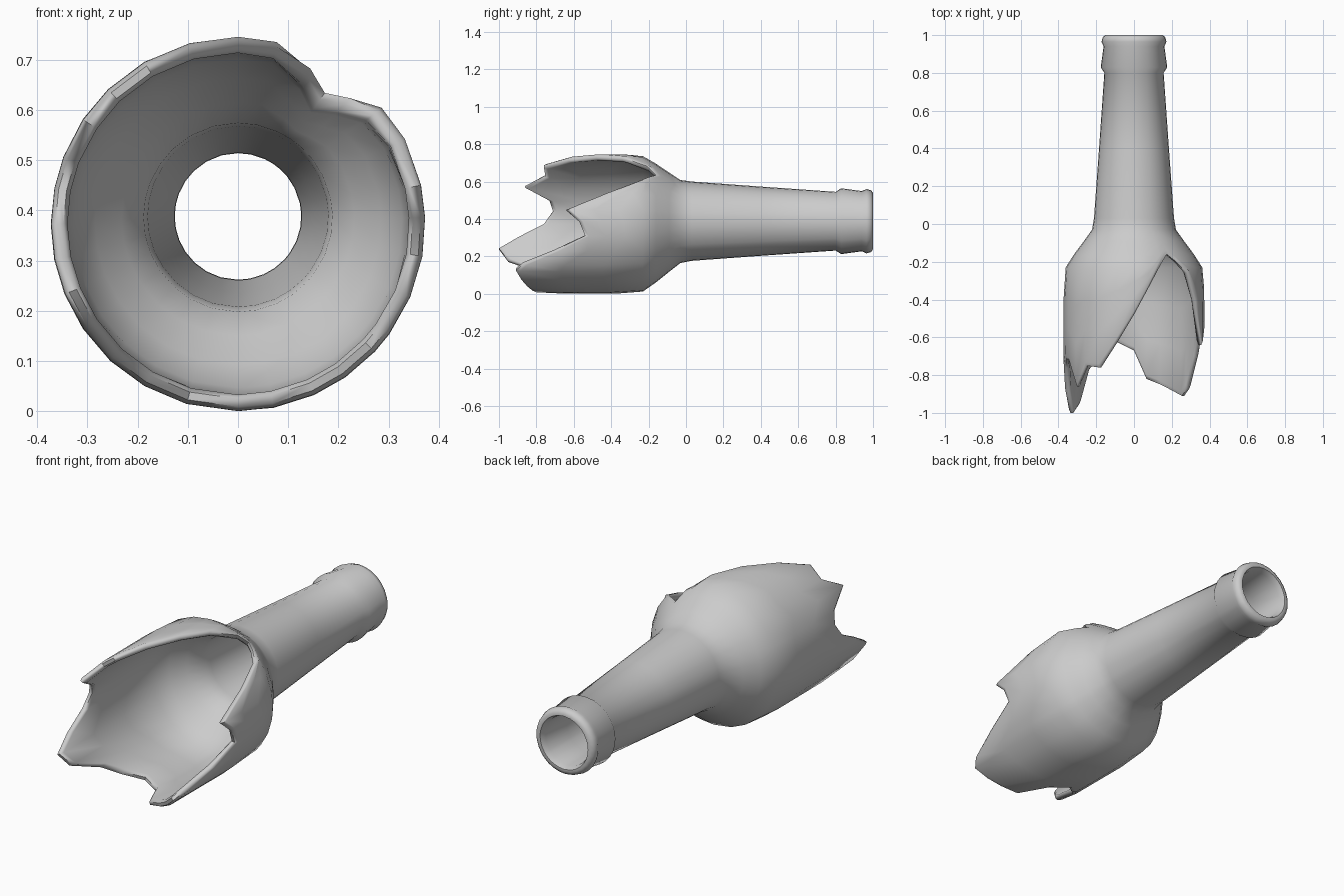
import bpy, bmesh, math

if "Cube" in bpy.data.objects:
    bpy.data.objects.remove(bpy.data.objects["Cube"])

# Broken edge: angle around the axis (0 = +x, 90 = up) and y where the glass ends
EDGE = [(-158, -1.0), (-146, -.95), (-133, -.77), (-120, -.69), (-106, -.62),
        (-90, -.67), (-79, -.82), (-66, -.85), (-55, -.88), (-43, -.91),
        (-36, -.87), (-23, -.70), (-10, -.54), (2, -.57), (12, -.64),
        (27, -.42), (39, -.26), (48, -.20), (56, -.16), (65, -.21),
        (78, -.34), (90, -.48), (105, -.63), (120, -.76), (134, -.75),
        (146, -.86), (159, -.73), (169, -.71), (180, -.76), (191, -.89)]

# Profiles as (y, radius): lip and neck, then shoulder, outside and inside
NECK_OUT = [(1.0, .15), (.99, .165), (.965, .172), (.94, .161), (.83, .176),
            (.80, .157), (.4, .185), (.03, .212)]
NECK_IN = [(1.0, .137), (.97, .126), (.8, .127), (.4, .152), (.03, .18)]
SHOULDER_OUT = [(-.03, .222), (-.09, .265), (-.16, .317), (-.24, .368), (-.40, .373), (-1.1, .371)]
SHOULDER_IN = [(-.03, .188), (-.09, .232), (-.16, .285), (-.24, .333), (-.40, .341), (-1.1, .338)]


def radius(profile, y):
    for (y0, r0), (y1, r1) in zip(profile, profile[1:]):
        if y >= y1:
            return r0 + (r1 - r0) * min(1, max(0, (y - y0) / (y1 - y0)))
    return profile[-1][1]


def centre(y):
    # the neck sits a little higher than the body
    t = min(1, max(0, (y + .24) / .24))
    return .373 + .015 * t


def column(edge):
    # outside down to the broken edge, then back up the inside
    last = edge + .02
    k = min(1, (last + .03) / -.23)
    ys = [-.03 - d * k for d in (0, .06, .13, .2)]
    ys += [ys[-1] + (last - ys[-1]) * t for t in (.33, .67, 1)]
    out = NECK_OUT + [(y, radius(SHOULDER_OUT, y)) for y in ys]
    inn = NECK_IN + [(y, radius(SHOULDER_IN, y)) for y in ys]
    mid = (radius(SHOULDER_OUT, edge) + radius(SHOULDER_IN, edge)) / 2
    return out + [(edge, mid + .008), (edge, mid - .008)] + inn[::-1]


bm = bmesh.new()
cols = []
for deg, edge in EDGE:
    a = math.radians(deg)
    cols.append([bm.verts.new((r * math.cos(a), y, centre(y) + r * math.sin(a)))
                 for y, r in column(edge)])
n = len(cols[0])
for i, c in enumerate(cols):
    d = cols[(i + 1) % len(cols)]
    for j in range(n):
        q = [c[j], d[j], d[(j + 1) % n], c[(j + 1) % n]]
        bm.faces.new(q)
bmesh.ops.remove_doubles(bm, verts=bm.verts, dist=.0005)
bmesh.ops.recalc_face_normals(bm, faces=bm.faces)

mesh = bpy.data.meshes.new("broken_bottle")
bm.to_mesh(mesh)
bm.free()
bottle = bpy.data.objects.new("broken_bottle", mesh)
bpy.context.collection.objects.link(bottle)
bpy.context.view_layer.objects.active = bottle
bottle.select_set(True)
bpy.ops.object.shade_smooth_by_angle(angle=math.radians(60))
